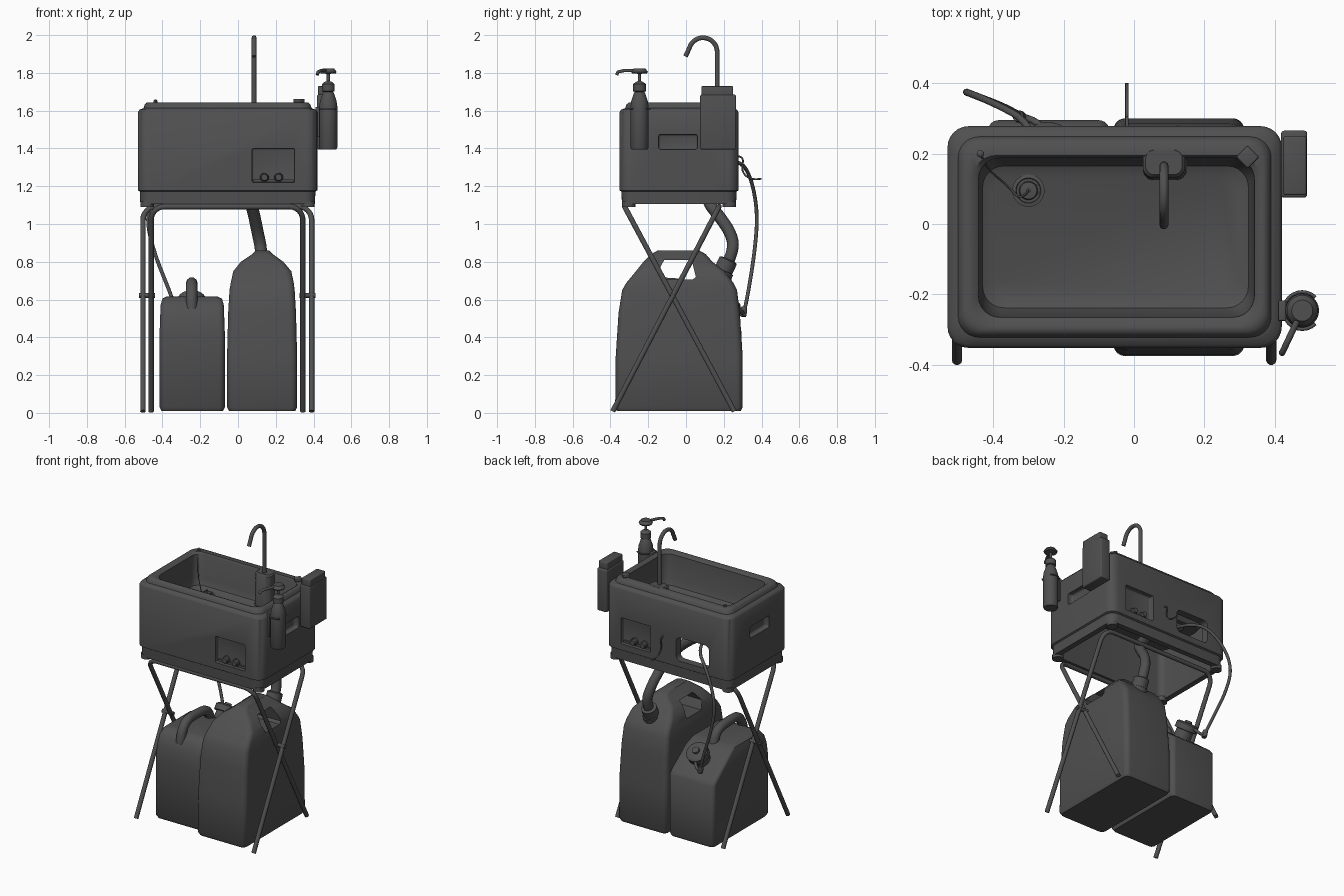
import bpy, bmesh
from math import sin, cos, pi, radians
from mathutils import Vector

dark = bpy.data.materials.new('dark_plastic')
dark.diffuse_color = (.08, .08, .08, 1)


def finish(ob, angle=40):
    bpy.ops.object.select_all(action='DESELECT')
    ob.select_set(True)
    bpy.context.view_layer.objects.active = ob
    bpy.ops.object.shade_smooth_by_angle(angle=radians(angle))
    if not ob.data.materials:
        ob.data.materials.append(dark)
    return ob


def from_bm(name, bm):
    bmesh.ops.recalc_face_normals(bm, faces=bm.faces)
    me = bpy.data.meshes.new(name)
    bm.to_mesh(me)
    bm.free()
    ob = bpy.data.objects.new(name, me)
    bpy.context.collection.objects.link(ob)
    return ob


def rounded_rect(x0, x1, y0, y1, r, z, n=6):
    pts = []
    for i, (cx, cy) in enumerate([(x1 - r, y1 - r), (x0 + r, y1 - r), (x0 + r, y0 + r), (x1 - r, y0 + r)]):
        for k in range(n + 1):
            a = (i + k / n) * pi / 2
            pts.append((cx + r * cos(a), cy + r * sin(a), z))
    return pts


def loft(name, rings):
    bm = bmesh.new()
    vs = [[bm.verts.new(p) for p in ring] for ring in rings]
    n = len(vs[0])
    for a, b in zip(vs, vs[1:]):
        for i in range(n):
            bm.faces.new((a[i], a[(i + 1) % n], b[(i + 1) % n], b[i]))
    bm.faces.new(vs[0])
    bm.faces.new(vs[-1])
    return finish(from_bm(name, bm))


def lathe(name, prof, loc, axis=(0, 0, 1), n=24):
    ob = loft(name, [[(r * cos(2 * pi * i / n), r * sin(2 * pi * i / n), z) for i in range(n)] for r, z in prof])
    ob.location = loc
    ob.rotation_euler = Vector(axis).to_track_quat('Z', 'Y').to_euler()
    return ob


def box(name, lo, hi, bevel=0.0):
    lo, hi = Vector(lo), Vector(hi)
    bm = bmesh.new()
    bmesh.ops.create_cube(bm, size=1)
    for v in bm.verts:
        v.co = (lo + hi) / 2 + v.co * (hi - lo)
    if bevel:
        bmesh.ops.bevel(bm, geom=list(bm.edges), offset=bevel, segments=3, profile=0.5, affect='EDGES')
    return finish(from_bm(name, bm))


def tube(name, pts, r, smooth=False):
    cu = bpy.data.curves.new(name, 'CURVE')
    cu.dimensions = '3D'
    cu.bevel_depth, cu.bevel_resolution, cu.use_fill_caps = r, 3, True
    sp = cu.splines.new('NURBS' if smooth else 'POLY')
    sp.points.add(len(pts) - 1)
    for p, co in zip(sp.points, pts):
        p.co = (*co, 1)
    if smooth:
        sp.order_u, sp.use_endpoint_u, sp.resolution_u = 3, True, 6
    ob = bpy.data.objects.new(name, cu)
    bpy.context.collection.objects.link(ob)
    bpy.ops.object.select_all(action='DESELECT')
    ob.select_set(True)
    bpy.context.view_layer.objects.active = ob
    bpy.ops.object.convert(target='MESH')
    return finish(bpy.context.object, 50)


def cut(ob, cutter):
    m = ob.modifiers.new('cut', 'BOOLEAN')
    m.operation, m.object, m.solver = 'DIFFERENCE', cutter, 'EXACT'
    bpy.context.view_layer.objects.active = ob
    bpy.ops.object.modifier_apply(modifier=m.name)
    bpy.data.objects.remove(cutter)
    finish(ob)


# Sink housing: one shell from the basin underside, down the inside, up the outside, into the basin
def inset(d, z, r):
    return rounded_rect(-0.53 + d, 0.42 - d, -0.352 + d, 0.278 - d, r, z)

body = loft('sink_housing', [
    rounded_rect(-.42, .31, -.22, .155, .06, 1.395), rounded_rect(-.455, .345, -.265, .185, .06, 1.45),
    rounded_rect(-.465, .352, -.275, .21, .06, 1.585), inset(.05, 1.585, .04), inset(.05, 1.105, .04),
    inset(.013, 1.105, .055), inset(.01, 1.172, .06), inset(0, 1.178, .06), inset(0, 1.592, .06),
    inset(.008, 1.605, .06), inset(.03, 1.613, .06), inset(.036, 1.632, .06), inset(.048, 1.643, .06),
    rounded_rect(-.46, .36, -.29, .195, .07, 1.643), rounded_rect(-.442, .342, -.265, .187, .06, 1.63),
    rounded_rect(-.437, .335, -.252, .182, .06, 1.47), rounded_rect(-.43, .325, -.238, .165, .06, 1.43),
    rounded_rect(-.40, .295, -.21, .135, .05, 1.415)])

# Control recesses front and back, hose opening, side hand grips
for y0, y1 in ((-.4, -.318), (.244, .32)):
    cut(body, box('cutter', (.075, y0, 1.22), (.30, y1, 1.40), .008))
cut(body, box('cutter', (-.37, .18, 1.22), (-.12, .34, 1.38), .03))
for x0, x1 in ((-.58, -.495), (.385, .46)):
    cut(body, box('cutter', (x0, -.145, 1.395), (x1, .06, 1.475), .012))

# Control knobs and lower ledges
for side, y, d in (('front', -.318, -1), ('back', .244, 1)):
    for x in (.14, .215):
        lathe(side + '_knob', [(.024, 0), (.024, .012), (.019, .016), (.017, .032)], (x, y, 1.247), (0, d, 0), 16)
    box(side + '_ledge', (.08, min(y, y + d * .012), 1.222), (.295, max(y, y + d * .012), 1.236))

# Corner feet beneath the housing
for x in (-.516, .336):
    for y in (-.338, .194):
        loft('corner_foot', [rounded_rect(x, x + .07, y, y + .07, .034, z) for z in (1.089, 1.12)])

# Tap mount and tap
loft('tap_mount', [rounded_rect(.025, .15, .125, .215, .03, 1.42), rounded_rect(.025, .145, .132, .215, .03, 1.635),
                   rounded_rect(.033, .137, .14, .21, .025, 1.644)])
arc = [(.085, .09 + .075 * cos(radians(a)), 1.911 + .075 * sin(radians(a))) for a in range(0, 166, 11)]
tube('tap', [(.085, .165, 1.62)] + arc + [(.085, -.003, 1.887)], .013)

# Diamond button, plug chain, drain
b = box('button', (-.023, -.023, 0), (.023, .023, .02), .005)
b.location, b.rotation_euler = (.323, .19, 1.642), (0, 0, pi / 4)
lathe('chain_anchor', [(.01, 0), (.01, .014), (.005, .018)], (-.437, .2, 1.64), n=12)
tube('plug_chain', [(-.437, .2, 1.655), (-.425, .175, 1.64), (-.41, .15, 1.5), (-.36, .11, 1.43),
                    (-.32, .065, 1.43), (-.3, .095, 1.45)], .003, True)
lathe('drain_ring', [(.046, 0), (.046, .006), (.036, .008), (.034, .004), (.0001, .004)], (-.3, .095, 1.414))
lathe('drain_plug', [(.027, 0), (.024, .014), (.006, .016), (.006, .03)], (-.3, .095, 1.417))

# Towel box on the right side
box('towel_box', (.418, .075, 1.395), (.492, .265, 1.685), .008)
box('towel_box_lid', (.424, .082, 1.67), (.49, .25, 1.73), .006)

# Soap bottle with pump and clip
sx, sy = .478, -.246
lathe('soap_bottle', [(.043, 1.395), (.048, 1.405), (.048, 1.62), (.044, 1.65), (.031, 1.69), (.025, 1.70),
                      (.034, 1.703), (.034, 1.74), (.02, 1.752), (.009, 1.756), (.009, 1.795), (.04, 1.798),
                      (.044, 1.806), (.03, 1.824)], (sx, sy, 0))
tube('pump_spout', [(sx, sy, 1.812), (.438, -.33, 1.812), (.424, -.36, 1.805), (.42, -.367, 1.79)], .009)
tube('bottle_clip', [(sx + .053 * cos(radians(a)), sy + .053 * sin(radians(a)), 1.61) for a in range(45, 316, 15)], .005)
box('clip_bracket', (.41, -.275, 1.46), (.432, -.217, 1.62), .004)


# Crossed folding legs: two U frames
def frame(name, x0, x1, foot_y, top_y, top_z):
    def at(x, z):
        return (x, foot_y + (top_y - foot_y) * z / top_z, z)
    r = .07
    arc = [(r * (1 - cos(a)), r * (1 - sin(a))) for a in [i * pi / 12 for i in range(7)]]
    left = [at(x0 + dx, top_z - dz) for dx, dz in arc]
    right = [at(x1 - dx, top_z - dz) for dx, dz in reversed(arc)]
    tube(name, [at(x0, .008)] + left + right + [at(x1, .008)], .0145)

frame('outer_legs', -.503, .39, -.392, .175, 1.092)
frame('inner_legs', -.46, .343, .26, -.325, 1.092)
for x in (-.482, .367):
    lathe('leg_pivot', [(.013, -.042), (.013, .042)], (x, -.07, .622), (1, 0, 0), 12)

# Large waste canister with handle opening
big = loft('large_canister', [rounded_rect(*p) for p in (
    (-.048, .303, -.365, .29, .03, .01), (-.058, .313, -.375, .30, .032, .03), (-.058, .313, -.372, .30, .035, .3),
    (-.052, .307, -.357, .285, .035, .53), (-.045, .30, -.338, .27, .035, .65), (-.038, .295, -.315, .25, .035, .69),
    (-.025, .282, -.265, .205, .035, .75), (.015, .24, -.225, .14, .03, .80), (.075, .185, -.185, .105, .03, .84),
    (.095, .165, -.15, .07, .025, .86))])
slot = loft('cutter', [[(x, -.142, .76), (x, -.115, .705), (x, .035, .705), (x, .052, .72), (x, .03, .81), (x, -.115, .81)]
                       for x in (-.2, .5)])
cut(big, slot)
lathe('large_canister_spout', [(.06, -.04), (.056, .02), (.05, .022), (.05, .08), (.036, .086)],
      (.125, .19, .735), (0, .42, .9))
tube('drain_hose', [(.125, .21, .77), (.125, .255, .86), (.105, .24, .95), (.085, .17, 1.05), (.065, .11, 1.12),
                    (-.1, .1, 1.3), (-.3, .095, 1.40)], .032, True)

# Small fresh water canister with handle and cap
loft('small_canister', [rounded_rect(*p) for p in (
    (-.405, -.08, -.305, .287, .025, .01), (-.415, -.07, -.318, .295, .03, .03), (-.415, -.07, -.318, .295, .03, .43),
    (-.414, -.071, -.315, .275, .03, .455), (-.412, -.073, -.308, .205, .03, .51), (-.41, -.075, -.285, .13, .03, .57),
    (-.40, -.085, -.255, .07, .03, .605), (-.38, -.105, -.225, .03, .03, .615))])
tube('small_canister_handle', [(-.245, -.27, .55), (-.245, -.265, .62), (-.245, -.21, .685), (-.245, -.12, .688),
                               (-.245, -.01, .68), (-.245, .04, .64), (-.245, .05, .58)], .031, True)
lathe('small_canister_cap', [(.056, -.06), (.056, .03), (.072, .032), (.072, .07), (.06, .08), (.024, .082),
                             (.022, .095)], (-.245, .19, .55), (0, .6, .8))

# Supply hose with connector, and the loose rear cord
tube('supply_hose', [(-.24, .12, 1.36), (-.28, .28, 1.345), (-.40, .345, 1.25), (-.49, .38, 1.06), (-.45, .365, .86),
                     (-.36, .33, .64), (-.32, .305, .52), (-.27, .29, .54), (-.245, .25, .60)], .01, True)
lathe('hose_connector', [(.016, -.025), (.018, 0), (.016, .025)], (-.325, .305, .535), (.2, -.1, -1), 12)
tube('rear_cord', [(-.02, .262, 1.36), (-.02, .31, 1.36), (-.02, .29, 1.28), (-.02, .345, 1.23), (-.02, .4, 1.24)],
     .005, True)
